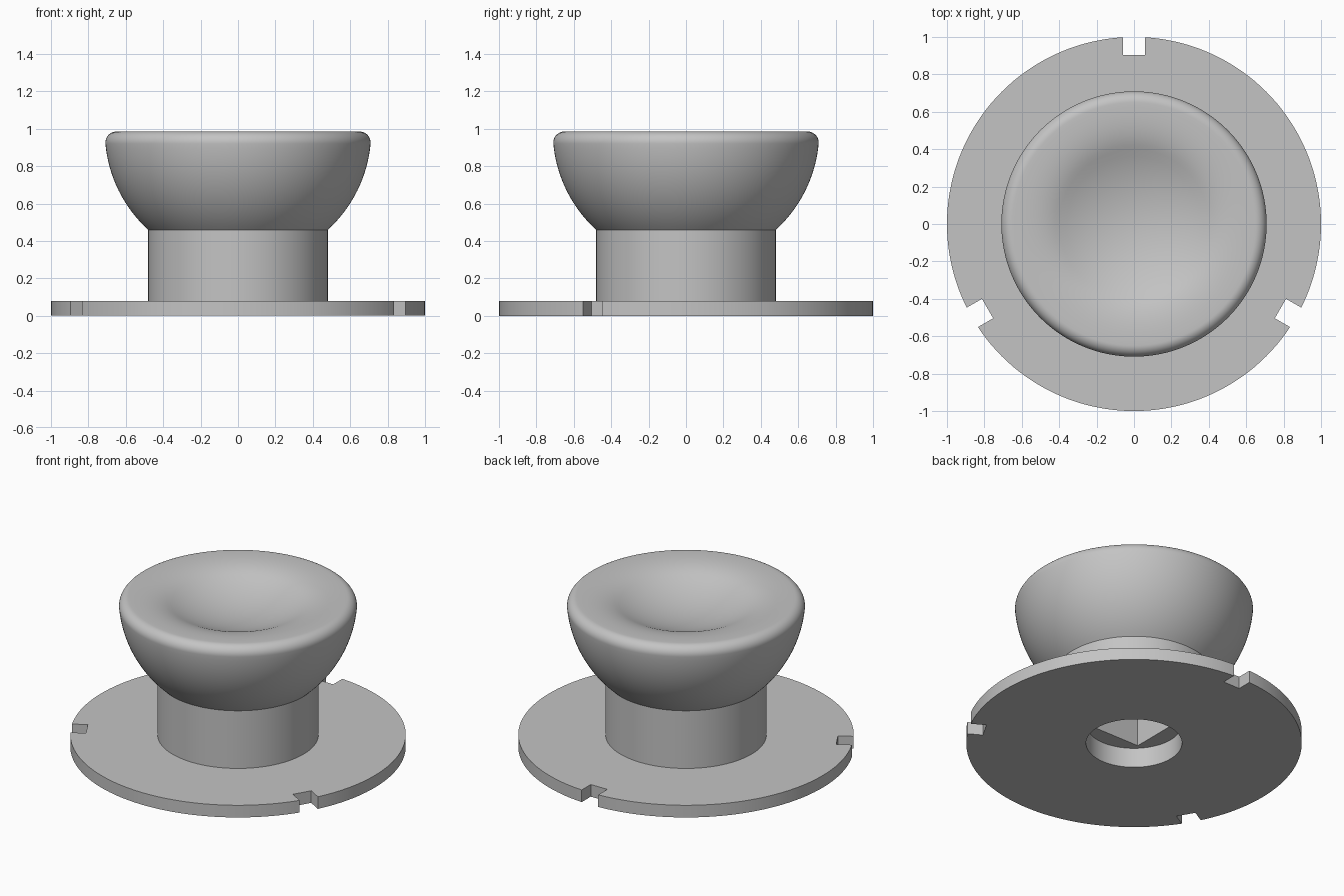
import bpy
import bmesh
from math import sin, cos, pi, sqrt, asin, radians
from mathutils import Matrix

old = bpy.data.objects.get("Cube")
if old:
    bpy.data.objects.remove(old, do_unlink=True)

grey = bpy.data.materials.new("plain grey")
grey.use_nodes = True
colour = (0.55, 0.55, 0.55, 1)
grey.diffuse_color = colour
grey.node_tree.nodes["Principled BSDF"].inputs["Base Color"].default_value = colour


def finish(name, bm):
    mesh = bpy.data.meshes.new(name)
    bm.to_mesh(mesh)
    bm.free()
    obj = bpy.data.objects.new(name, mesh)
    bpy.context.collection.objects.link(obj)
    return obj


def lathe(name, points, steps=144):
    """Revolve a profile of (radius, height) points about the z axis."""
    bm = bmesh.new()
    verts = [bm.verts.new((r, 0, z)) for r, z in points]
    edges = [bm.edges.new(pair) for pair in zip(verts, verts[1:])]
    bmesh.ops.spin(bm, geom=verts + edges, cent=(0, 0, 0), axis=(0, 0, 1),
                   angle=2 * pi, steps=steps)
    bmesh.ops.remove_doubles(bm, verts=bm.verts, dist=1e-5)
    bmesh.ops.recalc_face_normals(bm, faces=bm.faces)
    return finish(name, bm)


def box(bm, size, centre, turn=0):
    place = Matrix.Rotation(turn, 4, 'Z') @ Matrix.Translation(centre)
    bmesh.ops.create_cube(bm, size=1, matrix=place @ Matrix.Diagonal((*size, 1)))


# Main dimensions
top, bowl_r, fillet = 0.985, 0.712, 0.06
stem_r, plate_z = 0.48, 0.08
rim_r = sqrt((bowl_r - fillet) ** 2 - fillet ** 2)
rim_angle = asin(fillet / (bowl_r - fillet))

# Dished top: a shallow sphere blending into the flat rim
dish_r, dish_edge, dish_z = 0.95, 0.4, 0.855
profile = []
for i in range(11):
    r = dish_edge * i / 10
    profile.append((r, dish_z + dish_r - sqrt(dish_r ** 2 - r ** 2)))
edge_z = profile[-1][1]
slope = dish_edge / sqrt(dish_r ** 2 - dish_edge ** 2)
span = rim_r - dish_edge
for i in range(1, 11):
    t = i / 10
    z = edge_z + (top - edge_z) * t * t * (3 - 2 * t) + slope * span * t * (1 - t) ** 2
    profile.append((dish_edge + span * t, z))

# Rounded rim
for i in range(1, 13):
    a = pi / 2 - (pi / 2 + rim_angle) * i / 12
    profile.append((rim_r + fillet * cos(a), top - fillet + fillet * sin(a)))

# Spherical underside of the head, down to the stem
end_angle = pi / 2 - asin(stem_r / bowl_r)
for i in range(1, 21):
    a = rim_angle + (end_angle - rim_angle) * i / 20
    profile.append((bowl_r * cos(a), top - bowl_r * sin(a)))

# Stem, base plate and round recess underneath
bore_r, bore_z = 0.286, 0.13
profile += [(stem_r, plate_z), (1, plate_z), (1, 0),
            (bore_r, 0), (bore_r, bore_z), (0, bore_z)]
knob = lathe("thumb_knob", profile)

# Cutters: three rim notches and the square socket
bm = bmesh.new()
for k in range(3):
    box(bm, (0.2, 0.12, 0.4), (1.004, 0, 0), pi / 2 + k * 2 * pi / 3)
box(bm, (0.36, 0.36, 0.4), (0, 0, 0.28))
cutter = finish("notch_and_socket_cutter", bm)
cutter.hide_render = True

cut = knob.modifiers.new("cut", 'BOOLEAN')
cut.operation = 'DIFFERENCE'
cut.solver = 'EXACT'
cut.object = cutter
bpy.ops.object.select_all(action='DESELECT')
bpy.context.view_layer.objects.active = knob
knob.select_set(True)
bpy.ops.object.modifier_apply(modifier=cut.name)
bpy.data.objects.remove(cutter, do_unlink=True)

knob.data.materials.clear()
knob.data.materials.append(grey)
bpy.ops.object.shade_smooth_by_angle(angle=radians(30))
